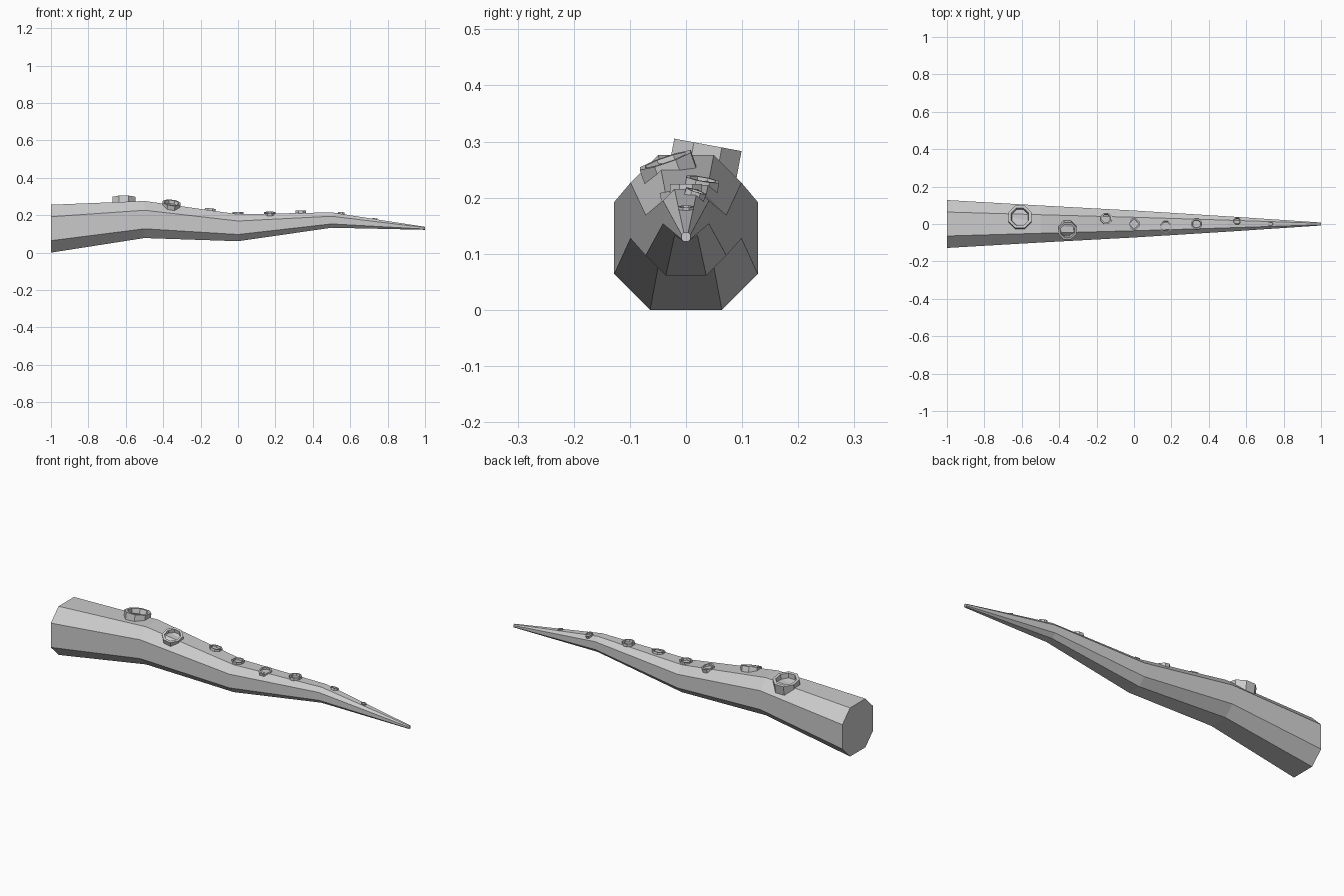
import bpy, bmesh, math
from mathutils import Vector, Matrix

if "Cube" in bpy.data.objects:
    bpy.data.objects.remove(bpy.data.objects["Cube"])


def finish(bm, name):
    bmesh.ops.recalc_face_normals(bm, faces=bm.faces)
    mesh = bpy.data.meshes.new(name)
    bm.to_mesh(mesh)
    bm.free()
    obj = bpy.data.objects.new(name, mesh)
    bpy.context.collection.objects.link(obj)
    return obj


def skin(rings, name):
    """Closed surface through a series of equal-sided rings."""
    bm = bmesh.new()
    loops = [[bm.verts.new(p) for p in ring] for ring in rings]
    n = len(loops[0])
    for a, b in zip(loops, loops[1:]):
        for i in range(n):
            j = (i + 1) % n
            bm.faces.new((a[i], a[j], b[j], b[i]))
    bm.faces.new(loops[0])
    bm.faces.new(loops[-1])
    return finish(bm, name)


# Tentacle: tapering, wavy eight-sided arm (x, centre z, half width)
profile = [(1, .5), (.5, 1), (-.5, 1), (-1, .5), (-1, -.5), (-.5, -1), (.5, -1), (1, -.5)]
stations = [(-1, .128, .128), (-.5, .177, .099), (0, .133, .072), (.5, .174, .041), (1, .13, .008)]
skin([[(x, y * r, z + h * r) for y, h in profile] for x, z, r in stations], "tentacle_arm")


# Suckers: octagonal cups with a sunken floor
def sucker(name, top, r, height, roll, pitch):
    rot = Matrix.Rotation(math.radians(pitch), 3, 'Y') @ Matrix.Rotation(math.radians(-roll), 3, 'X')
    rings = []
    for rr, d in ((r, -height), (r, 0), (r * .77, 0), (r * .7, -height * .45)):
        rings.append([Vector(top) + rot @ Vector((rr * math.cos(a), rr * math.sin(a), d))
                      for a in (math.pi / 4 * (i + .5) for i in range(8))])
    skin(rings, name)


# top centre, radius, height, roll towards +y, pitch towards +x
suckers = [
    ((-.61, .039, .294), .066, .054, 10.5, 0),
    ((-.355, -.037, .267), .052, .040, -19, 7),
    ((-.148, .03, .233), .032, .028, 10, 8),
    ((0, 0, .216), .031, .025, 0, 0),
    ((.17, -.017, .214), .033, .028, -11, 0),
    ((.335, 0, .224), .031, .025, 0, 0),
    ((.552, .018, .212), .020, .020, 18, 7),
    ((.732, 0, .184), .014, .014, 0, 9),
]
for i, s in enumerate(suckers, 1):
    sucker(f"sucker_{i}", *s)
